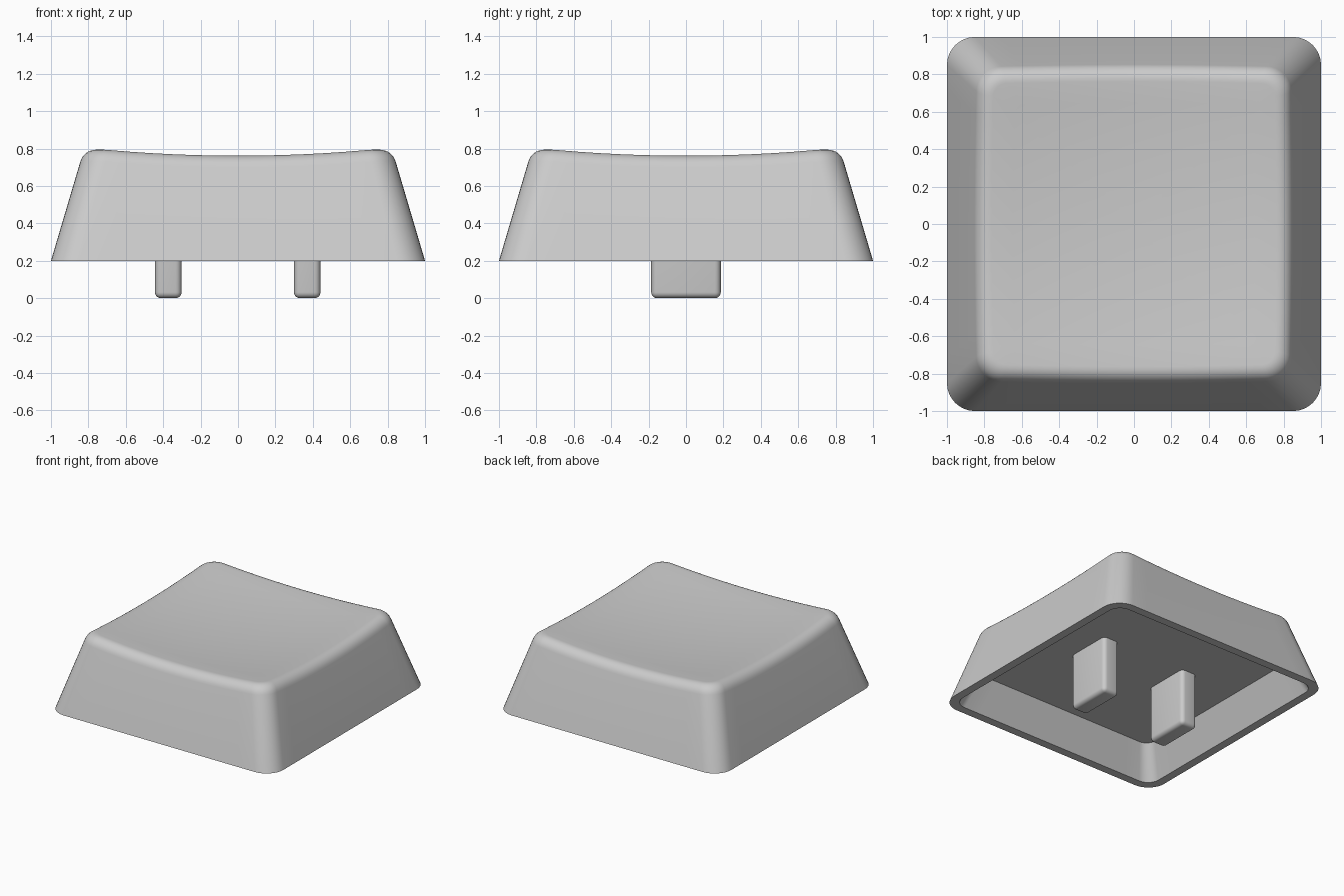
import bpy, bmesh, math

if "Cube" in bpy.data.objects:
    bpy.data.objects.remove(bpy.data.objects["Cube"])

BASE, FLOOR = 0.2, 0.45     # rim height and inner ceiling height
TAPER = 0.296               # inward lean of the walls per unit height
FILLET = 0.07               # rounding of the top edge
SIDE, CORNER = 12, 8        # segments per straight side and per corner

plastic = bpy.data.materials.new("grey_plastic")
plastic.diffuse_color = (0.6, 0.6, 0.6, 1)
plastic.use_nodes = True
plastic.node_tree.nodes["Principled BSDF"].inputs["Base Color"].default_value = plastic.diffuse_color


def dish(x, y):
    """Height of the spherical dish on top."""
    return 0.723 + 0.066 * (x * x + y * y)


def rounded_point(i, half, radius):
    """Point i on a rounded square."""
    quarter, k = divmod(i, SIDE + CORNER)
    c = half - radius
    if k < SIDE:
        x, y = half, -c + 2 * c * k / SIDE
    else:
        a = math.pi / 2 * (k - SIDE) / CORNER
        x, y = c + radius * math.cos(a), c + radius * math.sin(a)
    for _ in range(quarter):
        x, y = -y, x
    return x, y


COUNT = 4 * (SIDE + CORNER)


def flat_ring(half, radius, z):
    return [(*rounded_point(i, half, radius), z) for i in range(COUNT)]


def wall_point(i, z):
    t = z - BASE
    return (*rounded_point(i, 1 - TAPER * t, 0.15 - 0.03 * t), z)


def fillet_points(i, steps=7):
    """Rounded transition from the wall to the dish."""
    z = 0.78
    for _ in range(8):
        apex = wall_point(i, z)
        z = dish(apex[0], apex[1])
    low = wall_point(i, z - FILLET)
    x, y = rounded_point(i, 1 - TAPER * (z - BASE) - FILLET, 0.07)
    high = (x, y, dish(x, y))
    w = 0.82
    out = []
    for s in range(steps + 1):
        t = s / steps
        a, b, c = (1 - t) ** 2, 2 * w * t * (1 - t), t * t
        out.append(tuple((a * p + b * q + c * r) / (a + b + c)
                         for p, q, r in zip(low, apex, high)))
    return out


# Rings from the inner ceiling, over the rim, up the wall and across the dish
rings = [flat_ring(0.825, 0.08, FLOOR),
         flat_ring(0.933, 0.1, BASE),
         flat_ring(1.0, 0.15, BASE)]
rings += [list(r) for r in zip(*[fillet_points(i) for i in range(COUNT)])]
edge = rings[-1]
for f in (0.85, 0.7, 0.55, 0.4, 0.25, 0.1):
    rings.append([(x * f, y * f, dish(x * f, y * f)) for x, y, _ in edge])

bm = bmesh.new()
loops = [[bm.verts.new(p) for p in ring] for ring in rings]
for a, b in zip(loops, loops[1:]):
    for i in range(COUNT):
        j = (i + 1) % COUNT
        bm.faces.new((a[i], a[j], b[j], b[i]))
bm.faces.new(loops[0][::-1])    # inner ceiling
bm.faces.new(loops[-1])         # middle of the dish
bmesh.ops.recalc_face_normals(bm, faces=bm.faces)


def finish(bm, name):
    mesh = bpy.data.meshes.new(name)
    bm.to_mesh(mesh)
    bm.free()
    obj = bpy.data.objects.new(name, mesh)
    bpy.context.collection.objects.link(obj)
    mesh.materials.append(plastic)
    bpy.ops.object.select_all(action='DESELECT')
    obj.select_set(True)
    bpy.context.view_layer.objects.active = obj
    bpy.ops.object.shade_smooth_by_angle(angle=math.radians(35))


finish(bm, "cap_shell")

# Two mounting prongs under the ceiling
for name, x in (("left_prong", -0.373), ("right_prong", 0.37)):
    bm = bmesh.new()
    bmesh.ops.create_cube(bm, size=1)
    for v in bm.verts:
        v.co = (x + v.co.x * 0.142, v.co.y * 0.372, (v.co.z + 0.5) * FLOOR)
    # Round the upright edges and the lower tip
    edges = [e for e in bm.edges if min(v.co.z for v in e.verts) < 0.01]
    bmesh.ops.bevel(bm, geom=edges, offset=0.032, segments=5,
                    profile=0.5, affect='EDGES')
    finish(bm, name)
